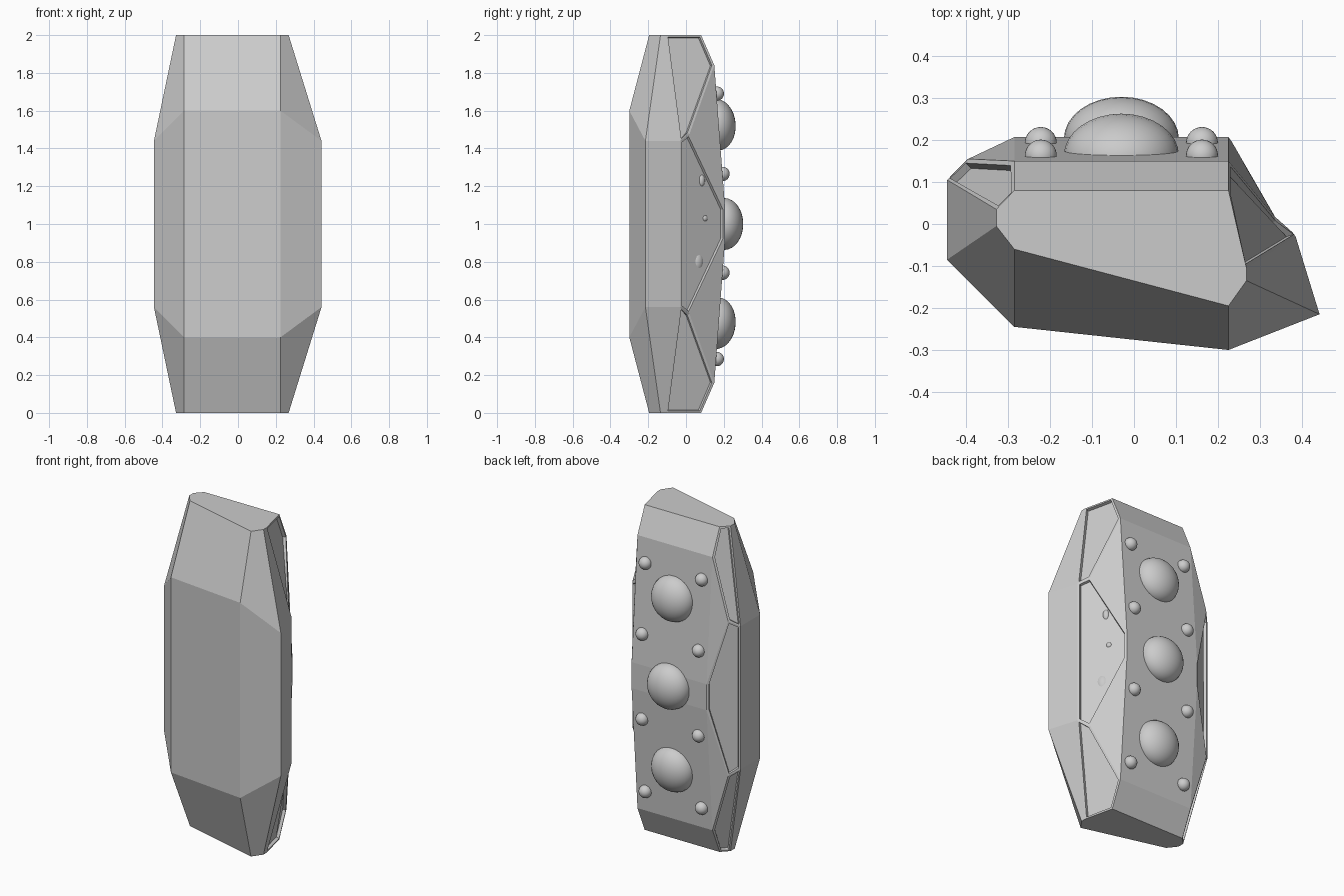
import bpy, bmesh

if "Cube" in bpy.data.objects:
    bpy.data.objects.remove(bpy.data.objects["Cube"])

# Corner points of the upper half, one set per side (lower half mirrors about z = 1)
PTS = {
    'R': dict(A=(.225, -.195, 2), B=(.268, -.135, 2), C=(.268, -.105, 2), D=(.225, .08, 2),
              E=(.225, .15, 1.84), F=(.225, .207, 1.08), V=(.335, .018, 1.475),
              G=(.385, -.03, 1.44), H=(.442, -.215, 1.44), I=(.225, -.30, 1.6)),
    'L': dict(A=(-.285, -.06, 2), B=(-.328, -.005, 2), C=(-.328, .035, 2), D=(-.285, .08, 2),
              E=(-.285, .15, 1.84), F=(-.285, .207, 1.08), V=(-.395, .155, 1.475),
              G=(-.445, .105, 1.44), H=(-.445, -.085, 1.44), I=(-.285, -.245, 1.6)),
}

# Faceted body
bm = bmesh.new()
vert = {}
for s, pts in PTS.items():
    for k, (x, y, z) in pts.items():
        vert[s + k + '+'] = bm.verts.new((x, y, z))
        vert[s + k + '-'] = bm.verts.new((x, y, 2 - z))


def face(*keys):
    return bm.faces.new([vert[k] for k in keys])


panels = []
for h in '+-':
    face(*['R' + k + h for k in 'ABCD'], *['L' + k + h for k in 'DCBA'])
    for a, b in ('AI', 'DE', 'EF'):
        face('R' + a + h, 'L' + a + h, 'L' + b + h, 'R' + b + h)
    for s in 'RL':
        for loop in ('ABHI', 'BCGH', 'EVF'):
            face(*[s + k + h for k in loop])
        panels.append(face(*[s + k + h for k in 'CDEVG']))
for k in 'IF':
    face('R' + k + '+', 'L' + k + '+', 'L' + k + '-', 'R' + k + '-')
for s in 'RL':
    for a, b in ('GH', 'HI'):
        face(s + a + '+', s + b + '+', s + b + '-', s + a + '-')
    panels.append(face(*[s + k + '+' for k in 'GVF'], *[s + k + '-' for k in 'FVG']))
bmesh.ops.recalc_face_normals(bm, faces=bm.faces)

# Recessed side panels
bmesh.ops.inset_individual(bm, faces=panels, thickness=.014, depth=0)
bmesh.ops.inset_individual(bm, faces=panels, thickness=.002, depth=-.018)
mesh = bpy.data.meshes.new('body')
bm.to_mesh(mesh)
bm.free()
bpy.context.collection.objects.link(bpy.data.objects.new('body', mesh))


def dome(name, loc, scale, tilt=0):
    bpy.ops.mesh.primitive_uv_sphere_add(segments=32, ring_count=16, location=loc,
                                         rotation=(tilt, 0, 0))
    ob = bpy.context.object
    ob.name = name
    ob.scale = scale
    bpy.ops.object.shade_smooth()


# Large domes on the back
for z, y, t in ((1.525, .163, .075), (1, .203, 0), (.475, .163, -.075)):
    dome('large_dome', (-.03, y, z), (.137, .1, .137), t)

# Small studs on the back
for x in (-.222, .162):
    for z, y in ((1.69, .163), (1.265, .193), (.742, .193), (.285, .163)):
        dome('small_stud', (x, y, z), (.038, .038, .038))

# Small bumps showing through the right middle panel
dome('panel_bump', (.262, .05, .8), (.045, .045, .065))
dome('panel_bump', (.268, .08, 1.23), (.02, .02, .035))
dome('panel_bump', (.258, .095, 1.03), (.02, .02, .02))
